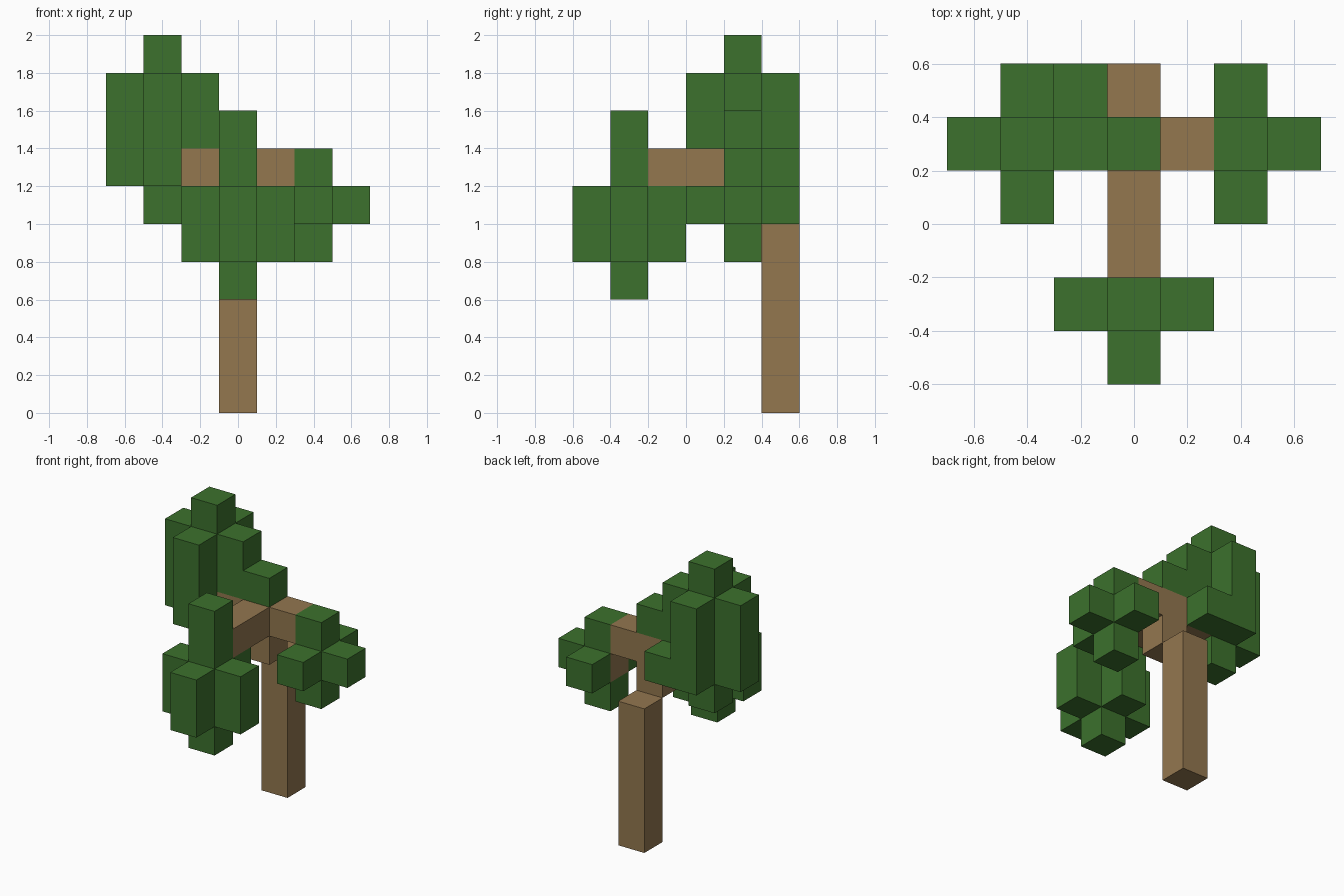
import bpy
import bmesh
import math
from mathutils import Vector

CELL = 0.2

if "Cube" in bpy.data.objects:
    bpy.data.objects.remove(bpy.data.objects["Cube"], do_unlink=True)


def make_material(name, rgb):
    mat = bpy.data.materials.new(name)
    mat.use_nodes = True
    color = (*rgb, 1.0)
    mat.diffuse_color = color
    mat.node_tree.nodes["Principled BSDF"].inputs["Base Color"].default_value = color
    return mat


bark = make_material("bark brown", (0.292, 0.184, 0.078))
leaf = make_material("leaf green", (0.045, 0.165, 0.026))

# Each part is a list of upright columns: x cell, y cell, bottom layer, top layer
parts = {
    "trunk": (bark, [(0, 5, 0, 5)]),
    "trunk_riser": (bark, [(0, 4, 5, 7)]),
    "front_branch": (bark, [(0, 3, 6, 7), (0, 2, 6, 7)]),
    "left_branch": (bark, [(1, 4, 6, 7), (2, 4, 5, 6)]),
    "right_branch": (bark, [(-1, 4, 6, 7)]),
    "front_foliage": (leaf, [(0, 1, 3, 8), (-1, 1, 4, 6), (1, 1, 4, 6),
                             (0, 0, 4, 6), (0, 2, 4, 6)]),
    "left_foliage": (leaf, [(2, 4, 4, 5), (2, 4, 6, 7), (3, 4, 5, 6),
                            (2, 3, 5, 6), (2, 5, 5, 6)]),
    "right_foliage": (leaf, [(-2, 4, 5, 10), (-3, 4, 6, 9), (-2, 3, 6, 9),
                             (-2, 5, 6, 9), (-1, 4, 7, 9), (-1, 5, 6, 7),
                             (0, 4, 7, 8)]),
}


def cells_of(columns):
    return {(i, j, k) for i, j, low, high in columns for k in range(low, high)}


occupied = set().union(*(cells_of(cols) for _, cols in parts.values()))


def cell_center(cell):
    i, j, k = cell
    return Vector((i, j - 2.5, k + 0.5)) * CELL


def add_exposed_faces(bm, cell):
    """Add the cube sides that do not touch another cell."""
    for axis in range(3):
        for sign in (-1, 1):
            neighbour = list(cell)
            neighbour[axis] += sign
            if tuple(neighbour) in occupied:
                continue
            normal, u = Vector((0, 0, 0)), Vector((0, 0, 0))
            normal[axis] = sign
            u[(axis + 1) % 3] = 1
            v = normal.cross(u)
            mid = cell_center(cell) + normal * CELL / 2
            corners = [mid + (u * a + v * b) * CELL / 2
                       for a, b in ((-1, -1), (1, -1), (1, 1), (-1, 1))]
            bm.faces.new([bm.verts.new(c) for c in corners])


# Build every part as blocks with flat merged sides
for name, (material, columns) in parts.items():
    bm = bmesh.new()
    for cell in sorted(cells_of(columns)):
        add_exposed_faces(bm, cell)
    bmesh.ops.remove_doubles(bm, verts=bm.verts[:], dist=0.001)
    bmesh.ops.dissolve_limit(bm, angle_limit=math.radians(1),
                             verts=bm.verts[:], edges=bm.edges[:])
    mesh = bpy.data.meshes.new(name)
    bm.to_mesh(mesh)
    bm.free()
    mesh.materials.append(material)
    bpy.context.collection.objects.link(bpy.data.objects.new(name, mesh))
